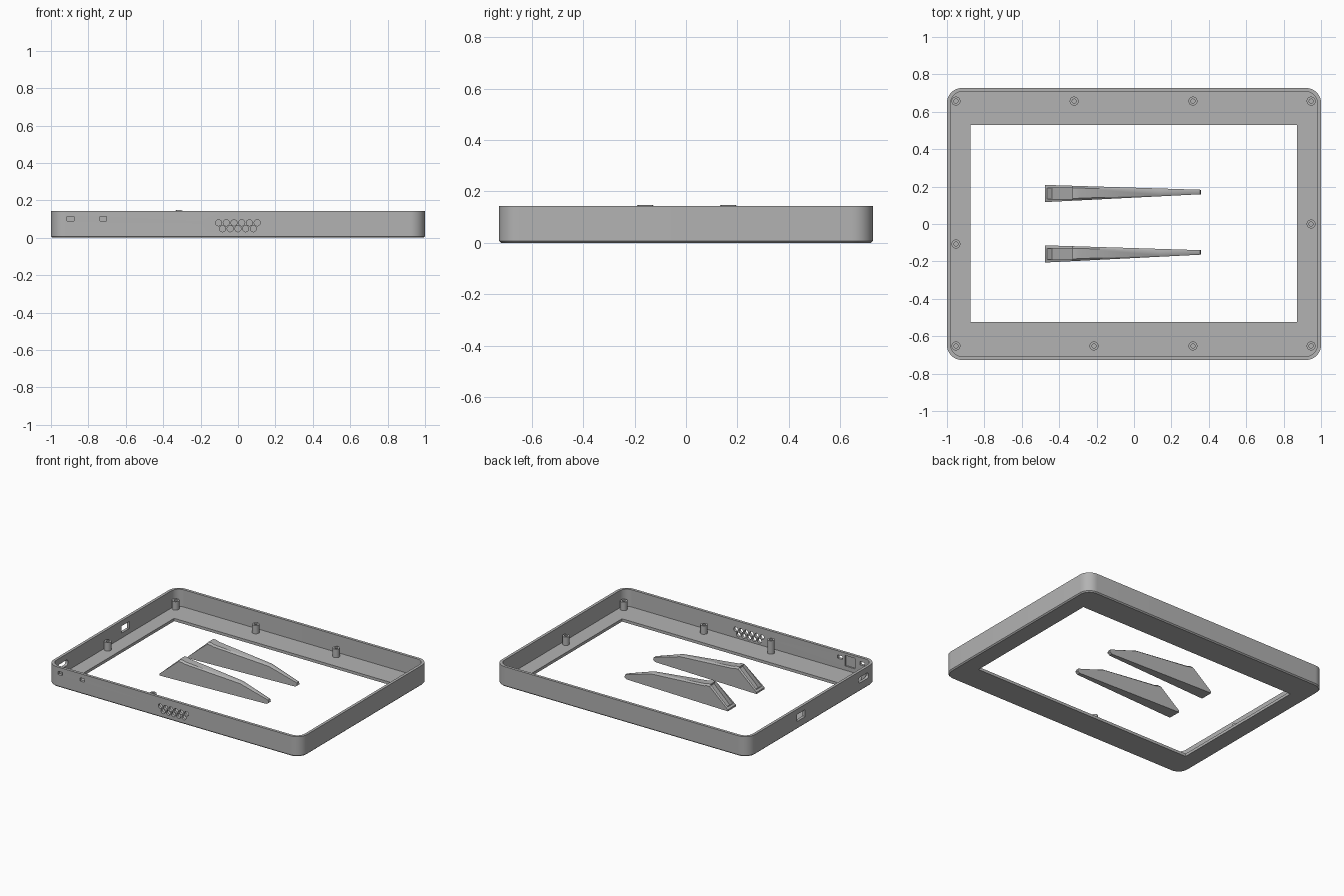
import bpy, bmesh, math

if "Cube" in bpy.data.objects:
    bpy.data.objects.remove(bpy.data.objects["Cube"])

grey = bpy.data.materials.new("plain grey")
grey.diffuse_color = (0.45, 0.45, 0.45, 1)
grey.use_nodes = True
grey.node_tree.nodes["Principled BSDF"].inputs["Base Color"].default_value = grey.diffuse_color


def finish(name, bm):
    bmesh.ops.recalc_face_normals(bm, faces=bm.faces)
    me = bpy.data.meshes.new(name)
    bm.to_mesh(me)
    bm.free()
    ob = bpy.data.objects.new(name, me)
    bpy.context.collection.objects.link(ob)
    me.materials.append(grey)
    return ob


def loft(name, loops, closed=False):
    """Bridge equal-length loops of points; cap the ends or join them round."""
    bm = bmesh.new()
    rows = [[bm.verts.new(p) for p in loop] for loop in loops]
    n = len(rows[0])
    for a, b in zip(rows, rows[1:] + (rows[:1] if closed else [])):
        for i in range(n):
            j = (i + 1) % n
            bm.faces.new((a[i], a[j], b[j], b[i]))
    if not closed:
        bm.faces.new(rows[0])
        bm.faces.new(rows[-1])
    return finish(name, bm)


def rounded(hx, hy, r, z, seg=10):
    pts = []
    for k, (sx, sy) in enumerate([(1, 1), (-1, 1), (-1, -1), (1, -1)]):
        for i in range(seg + 1):
            a = math.pi / 2 * (k + i / seg)
            pts.append((sx * (hx - r) + r * math.cos(a), sy * (hy - r) + r * math.sin(a), z))
    return pts


def circle(x, y, z, r, n=24):
    return [(x + r * math.cos(2 * math.pi * i / n), y + r * math.sin(2 * math.pi * i / n), z) for i in range(n)]


def box(x0, x1, y0, y1, z0, z1):
    return loft("cutter", [[(x0, y0, z), (x1, y0, z), (x1, y1, z), (x0, y1, z)] for z in (z0, z1)])


def cut(ob, cutter):
    m = ob.modifiers.new("cut", 'BOOLEAN')
    m.operation, m.solver, m.object = 'DIFFERENCE', 'EXACT', cutter
    bpy.context.view_layer.objects.active = ob
    bpy.ops.object.modifier_apply(modifier=m.name)
    bpy.data.objects.remove(cutter)


def smooth(ob):
    bpy.ops.object.select_all(action='DESELECT')
    ob.select_set(True)
    bpy.context.view_layer.objects.active = ob
    bpy.ops.object.shade_smooth_by_angle(angle=math.radians(30))


# Tray frame with chamfered base, hollow inside and screen opening
H, FLOOR = 0.143, 0.02
frame = loft("frame", [rounded(0.992, 0.719, 0.072, 0), rounded(1, 0.727, 0.08, 0.008), rounded(1, 0.727, 0.08, H)])
cut(frame, loft("cutter", [rounded(0.98, 0.707, 0.06, z) for z in (FLOOR, 0.3)]))
cut(frame, box(-0.875, 0.872, -0.524, 0.53, -0.1, 0.1))

# Speaker holes in the front wall, two staggered rows
for count, x0, z in ((6, -0.104, 0.08), (5, -0.083, 0.048)):
    for i in range(count):
        loops = [[(p[0], y, p[1]) for p in circle(x0 + 0.0413 * i, z, 0, 0.0165, 16)] for y in (-0.8, -0.69)]
        cut(frame, loft("cutter", loops))

# Small front button holes and the recess between them
for x in (-0.895, -0.72):
    cut(frame, box(x - 0.018, x + 0.018, -0.8, -0.69, 0.09, 0.113))
cut(frame, box(-0.84, -0.76, -0.717, -0.69, 0.05, 0.125))

# Ports in the left wall
cut(frame, box(-1.1, -0.95, 0.085, 0.175, 0.055, 0.105))
slot = [[(x, p[0] - 0.573, p[1] + 0.08) for p in rounded(0.055, 0.02, 0.015, 0, 4)] for x in (-1.1, -0.95)]
cut(frame, loft("cutter", slot))
smooth(frame)

# Screw posts standing on the floor
posts = [(x, 0.657, 0.08) for x in (-0.952, -0.32, 0.315, 0.947)]
posts += [(x, -0.652, 0.08) for x in (-0.952, 0.315, 0.947)]
posts += [(-0.214, -0.652, 0.115), (-0.952, -0.107, 0.08), (0.947, 0, 0.08)]
for x, y, top in posts:
    z0 = FLOOR - 0.001
    smooth(loft("screw_post", [circle(x, y, z0, 0.024), circle(x, y, top, 0.024),
                               circle(x, y, top, 0.011), circle(x, y, z0, 0.011)], closed=True))

# Tapered stand legs with a slotted sloping end
profile = [(-0.476, 0), (0.34, 0), (0.357, 0.012), (0.352, 0.03), (0.14, 0.1),
           (-0.285, 0.14), (-0.305, 0.148), (-0.33, 0.148), (-0.476, 0.012)]
for yc in (0.163, -0.16):
    def side(s, shrink, inset):
        pts = []
        for x, z in profile:
            t = (x + 0.476) / 0.833
            w = (0.046 + (0.012 - 0.046) * t) * shrink
            zz = 0.06 + (z - 0.06) * inset if z > 0.06 else z
            pts.append((x, yc + 0.008 * t + s * w, zz))
        return pts
    leg = loft("stand_leg", [side(-1, 1, 0.86), side(-1, 0.7, 1), side(1, 0.7, 1), side(1, 1, 0.86)])
    # slot sunk into the sloping end
    quad = [(-0.485, 0.035), (-0.345, 0.175), (-0.315, 0.125), (-0.438, 0.008)]
    cut(leg, loft("cutter", [[(x, yc + s * 0.03, z) for x, z in quad] for s in (-1, 1)]))
    smooth(leg)
